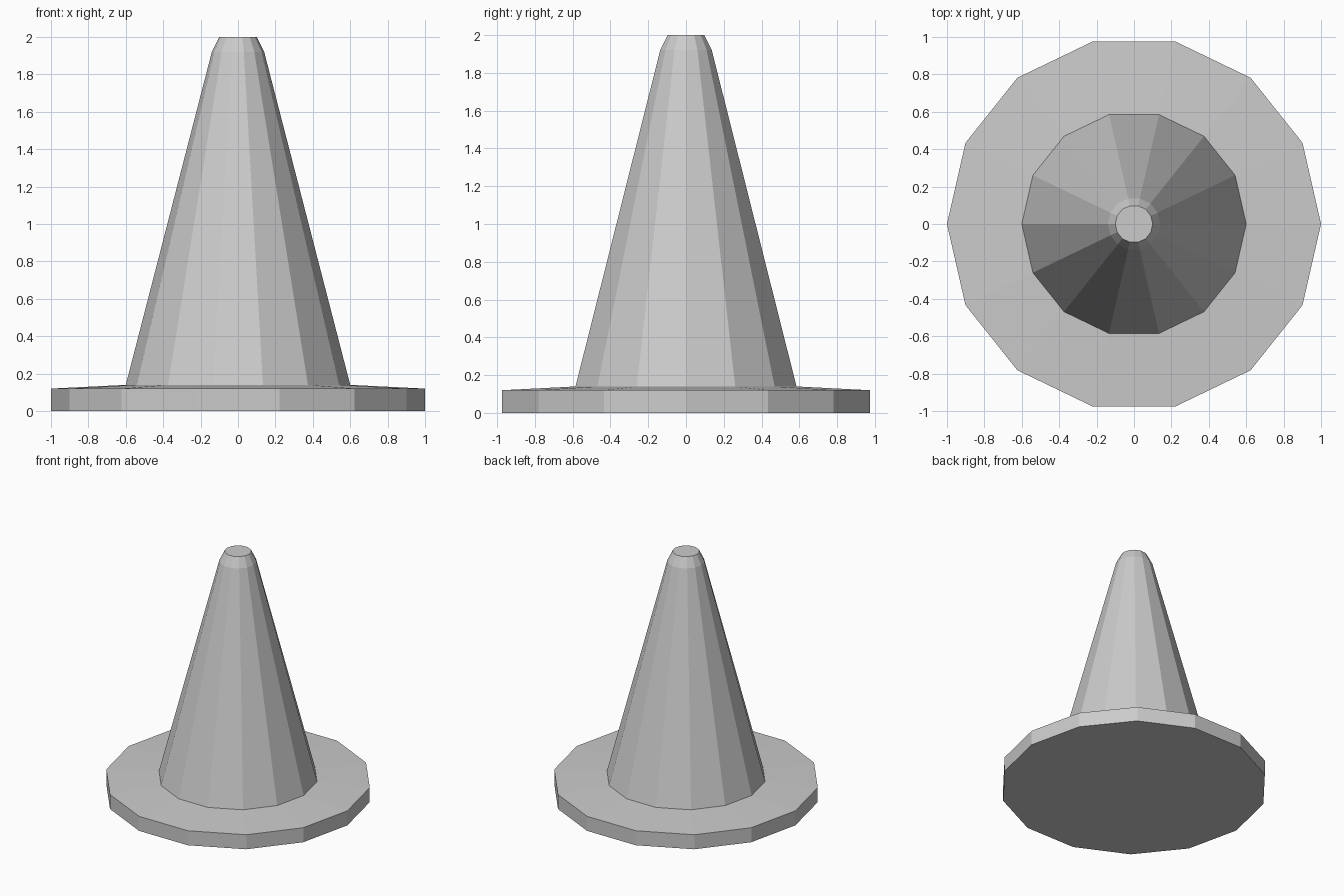
import bpy
import bmesh
import math

if "Cube" in bpy.data.objects:
    bpy.data.objects.remove(bpy.data.objects["Cube"])

SIDES = 14

# Plain grey for the whole model
grey = bpy.data.materials.new("light_grey")
grey.diffuse_color = (0.6, 0.6, 0.6, 1.0)
grey.use_nodes = True
grey.node_tree.nodes["Principled BSDF"].inputs["Base Color"].default_value = grey.diffuse_color


def lathe(name, profile, material):
    """Closed flat-shaded solid: (radius, z) profile turned around z."""
    bm = bmesh.new()
    rings = []
    for r, z in profile:
        rings.append([bm.verts.new((r * math.cos(2 * math.pi * i / SIDES),
                                    r * math.sin(2 * math.pi * i / SIDES), z))
                      for i in range(SIDES)])
    for low, high in zip(rings, rings[1:]):
        for i in range(SIDES):
            j = (i + 1) % SIDES
            bm.faces.new((low[i], low[j], high[j], high[i]))
    bm.faces.new(rings[0][::-1])
    bm.faces.new(rings[-1])
    mesh = bpy.data.meshes.new(name)
    bm.to_mesh(mesh)
    bm.free()
    mesh.materials.append(material)
    obj = bpy.data.objects.new(name, mesh)
    bpy.context.collection.objects.link(obj)
    return obj


# Disc base, gently sloped rim top, tapered body and bevelled tip
lathe("traffic_cone",
      [(1.0, 0.0), (1.0, 0.12), (0.6, 0.14), (0.14, 1.92), (0.1, 2.0)],
      grey)
